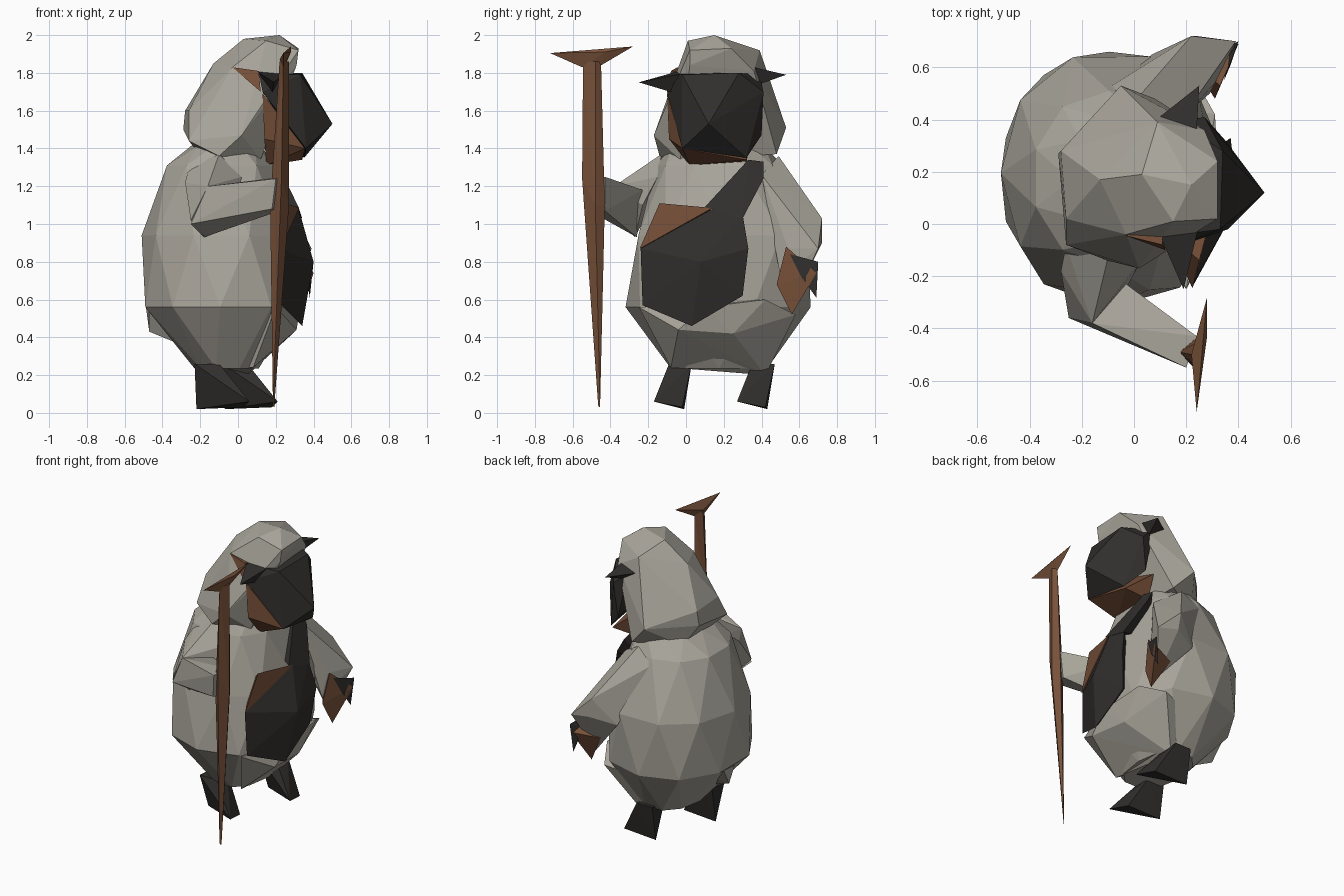
import bpy, bmesh, math


def material(name, rgb):
    m = bpy.data.materials.new(name)
    m.diffuse_color = (*rgb, 1)
    return m


WOOL = material("wool", (0.40, 0.38, 0.33))
DARK = material("dark", (0.03, 0.028, 0.026))
BROWN = material("brown", (0.19, 0.083, 0.042))


def finish(bm, name, mat):
    bmesh.ops.recalc_face_normals(bm, faces=bm.faces)
    me = bpy.data.meshes.new(name)
    bm.to_mesh(me)
    bm.free()
    me.materials.append(mat)
    ob = bpy.data.objects.new(name, me)
    bpy.context.collection.objects.link(ob)
    return ob


def hull(name, mat, pts):
    """Faceted solid wrapped around a few corner points."""
    bm = bmesh.new()
    for p in pts:
        bm.verts.new(p)
    bmesh.ops.convex_hull(bm, input=bm.verts)
    bmesh.ops.delete(bm, geom=[v for v in bm.verts if not v.link_faces], context='VERTS')
    return finish(bm, name, mat)


def loft(name, mat, rings, n):
    """Rings given as (z, x min, x max, y min, y max), skinned with triangles; squarer in front."""
    bm = bmesh.new()
    loops = []
    for i, (z, x0, x1, y0, y1) in enumerate(rings):
        loop = []
        for k in range(n):
            a = 2 * math.pi * (k + 0.5 * (i % 2)) / n
            c, s = math.cos(a), math.sin(a)
            power = 0.8 if c > 0 else 0.95
            c = math.copysign(abs(c) ** power, c)
            s = math.copysign(abs(s) ** power, s)
            loop.append(bm.verts.new(((x0 + x1) / 2 + c * (x1 - x0) / 2,
                                      (y0 + y1) / 2 + s * (y1 - y0) / 2, z)))
        loops.append(loop)
    for i in range(len(loops) - 1):
        a, b = loops[i], loops[i + 1]
        for k in range(n):
            j = (k + 1) % n
            if i % 2:
                bm.faces.new((a[k], b[j], b[k]))
                bm.faces.new((a[k], a[j], b[j]))
            else:
                bm.faces.new((a[k], a[j], b[k]))
                bm.faces.new((a[j], b[j], b[k]))
    bm.faces.new(loops[0])
    bm.faces.new(loops[-1])
    return finish(bm, name, mat)


# Round woolly body with a fuller front underside
loft("body", WOOL, [
    (0.235, -0.23, 0.11, -0.09, 0.44),
    (0.56, -0.51, 0.32, -0.32, 0.66),
    (0.94, -0.51, 0.31, -0.27, 0.66),
    (1.31, -0.39, 0.20, -0.16, 0.51),
    (1.42, -0.24, 0.12, -0.08, 0.42)], 10)
hull("rump", WOOL, [(-0.47, 0.1, 0.6), (-0.49, 0.3, 0.58), (-0.47, 0.2, 0.43),
                    (-0.3, 0.15, 0.36), (-0.3, 0.3, 0.5)])
hull("lower_belly", WOOL, [
    (0.31, -0.04, 0.44), (0.29, 0.25, 0.42), (0.05, 0.42, 0.20), (0.08, -0.08, 0.24),
    (0.22, 0.58, 0.52), (0.31, 0.42, 0.60), (0.33, 0.10, 0.56), (0.20, -0.25, 0.56),
    (-0.1, 0.3, 0.25), (-0.1, 0.5, 0.45)])

# Head leaning forward
hull("head", WOOL, [
    (-0.26, -0.08, 1.44), (-0.29, 0.27, 1.50), (-0.28, 0.28, 1.60), (-0.26, 0.02, 1.60),
    (-0.13, 0.17, 1.85), (0.03, 0.19, 1.98), (0.22, 0.15, 2.00), (0.15, 0.01, 1.97),
    (0.31, 0.02, 1.84), (0.32, 0.02, 1.92), (0.32, 0.24, 1.93), (0.09, 0.39, 1.92),
    (0.27, 0.36, 1.81), (-0.03, -0.04, 1.83), (0.02, -0.17, 1.47), (-0.10, -0.14, 1.36),
    (0.12, -0.03, 1.34), (-0.05, 0.53, 1.51), (0.08, 0.48, 1.37), (0.14, 0.42, 1.52),
    (-0.20, 0.32, 1.36)])

# Face, jaw and ears
hull("face", DARK, [
    (0.11, -0.05, 1.80), (0.33, -0.02, 1.79), (0.34, 0.28, 1.80), (0.17, 0.39, 1.79),
    (0.50, 0.12, 1.53), (0.13, -0.10, 1.70), (0.24, 0.40, 1.47), (0.27, 0.41, 1.70),
    (0.36, -0.02, 1.40), (0.35, 0.32, 1.35)])
hull("jaw", BROWN, [
    (0.13, -0.10, 1.69), (0.15, 0.02, 1.31), (0.355, -0.018, 1.40), (0.34, 0.32, 1.34),
    (0.15, 0.32, 1.33), (0.14, 0.36, 1.5), (0.14, -0.09, 1.45)])
hull("right_ear", DARK, [(0.19, -0.25, 1.75), (0.25, 0.0, 1.80), (0.08, 0.0, 1.82),
                         (0.18, -0.05, 1.69)])
hull("right_ear_lining", BROWN, [(-0.03, -0.045, 1.83), (0.11, -0.08, 1.81),
                                 (0.12, -0.10, 1.70), (0.1, 0.02, 1.8)])
hull("left_ear", DARK, [(0.25, 0.53, 1.79), (0.24, 0.36, 1.83), (0.06, 0.38, 1.82),
                        (0.2, 0.36, 1.73)])

# Dark belly panel, strap and pocket
hull("belly_panel", DARK, [
    (0.22, -0.24, 0.87), (0.32, 0.14, 1.08), (0.33, 0.30, 1.05), (0.37, 0.33, 0.87),
    (0.40, 0.08, 0.80), (0.34, 0.30, 0.62), (0.34, 0.03, 0.46), (0.23, -0.23, 0.57),
    (0.10, 0.10, 0.80)])
hull("strap", DARK, [
    (0.32, 0.10, 1.09), (0.34, 0.30, 1.03), (0.20, 0.33, 1.34), (0.19, 0.41, 1.33),
    (0.24, 0.41, 1.24), (0.10, 0.25, 1.10)])
hull("pocket_lining", BROWN, [(0.225, -0.245, 0.87), (0.25, -0.14, 1.11), (0.325, 0.14, 1.085),
                              (0.10, 0.0, 0.95)])

# Bent arm holding the staff
hull("right_upper_arm", WOOL, [
    (-0.26, -0.08, 1.30), (-0.10, -0.13, 1.37), (0.02, -0.15, 1.25),
    (-0.25, -0.36, 1.02), (-0.16, -0.38, 1.20), (-0.18, -0.27, 0.93),
    (-0.02, -0.23, 1.10), (-0.28, -0.18, 1.22)])
hull("right_forearm", WOOL, [
    (-0.25, -0.36, 1.00), (-0.16, -0.38, 1.20), (-0.18, -0.26, 0.93), (-0.03, -0.23, 1.18),
    (0.20, -0.55, 1.24), (0.24, -0.43, 1.25), (0.18, -0.53, 1.08), (0.22, -0.43, 1.07)])

# Hanging arm with open cuff
hull("left_arm", WOOL, [
    (-0.10, 0.52, 1.27), (0.02, 0.49, 1.36), (0.18, 0.40, 1.26), (0.22, 0.72, 1.03),
    (0.24, 0.72, 0.90), (0.39, 0.70, 0.87), (0.31, 0.54, 0.87), (0.29, 0.50, 0.72),
    (0.29, 0.57, 0.60), (0.07, 0.65, 0.86)])
hull("left_cuff", BROWN, [
    (0.33, 0.53, 0.88), (0.40, 0.69, 0.74), (0.33, 0.56, 0.52), (0.31, 0.48, 0.68),
    (0.22, 0.62, 0.72)])
hull("left_hand", DARK, [
    (0.40, 0.70, 0.80), (0.38, 0.69, 0.61), (0.345, 0.55, 0.84), (0.37, 0.61, 0.72),
    (0.36, 0.64, 0.76)])

# Feet: a short leg widening into a pointed toe
for side, dx, y0 in (("right", 0.0, -0.09), ("left", 0.15, 0.35)):
    hull(side + "_foot", DARK, [
        (-0.23 + dx, y0, 0.26), (-0.10 + dx, y0, 0.26),
        (-0.22 + dx, y0 + 0.12, 0.26), (-0.10 + dx, y0 + 0.12, 0.26),
        (-0.22 + dx, y0 + 0.08, 0.02), (0.03 + dx, y0 + 0.07, 0.03),
        (0.06 + dx, y0 - 0.08, 0.06)])

# Staff: long spike, straight shaft and flared crosspiece
grip = [(0.17, -0.49, 1.10), (0.24, -0.43, 1.10), (0.27, -0.48, 1.10), (0.23, -0.55, 1.24)]
hull("staff_spike", BROWN, grip + [(0.185, -0.465, 0.04), (0.192, -0.455, 0.03),
                                   (0.19, -0.46, 0.03)])
hull("staff_shaft", BROWN, grip + [
    (0.22, -0.50, 1.86), (0.25, -0.45, 1.86), (0.27, -0.48, 1.86), (0.24, -0.545, 1.86)])
hull("staff_crosspiece", BROWN, [
    (0.24, -0.72, 1.905), (0.28, -0.28, 1.94), (0.22, -0.50, 1.87), (0.28, -0.43, 1.91),
    (0.24, -0.55, 1.83), (0.25, -0.45, 1.84)])
